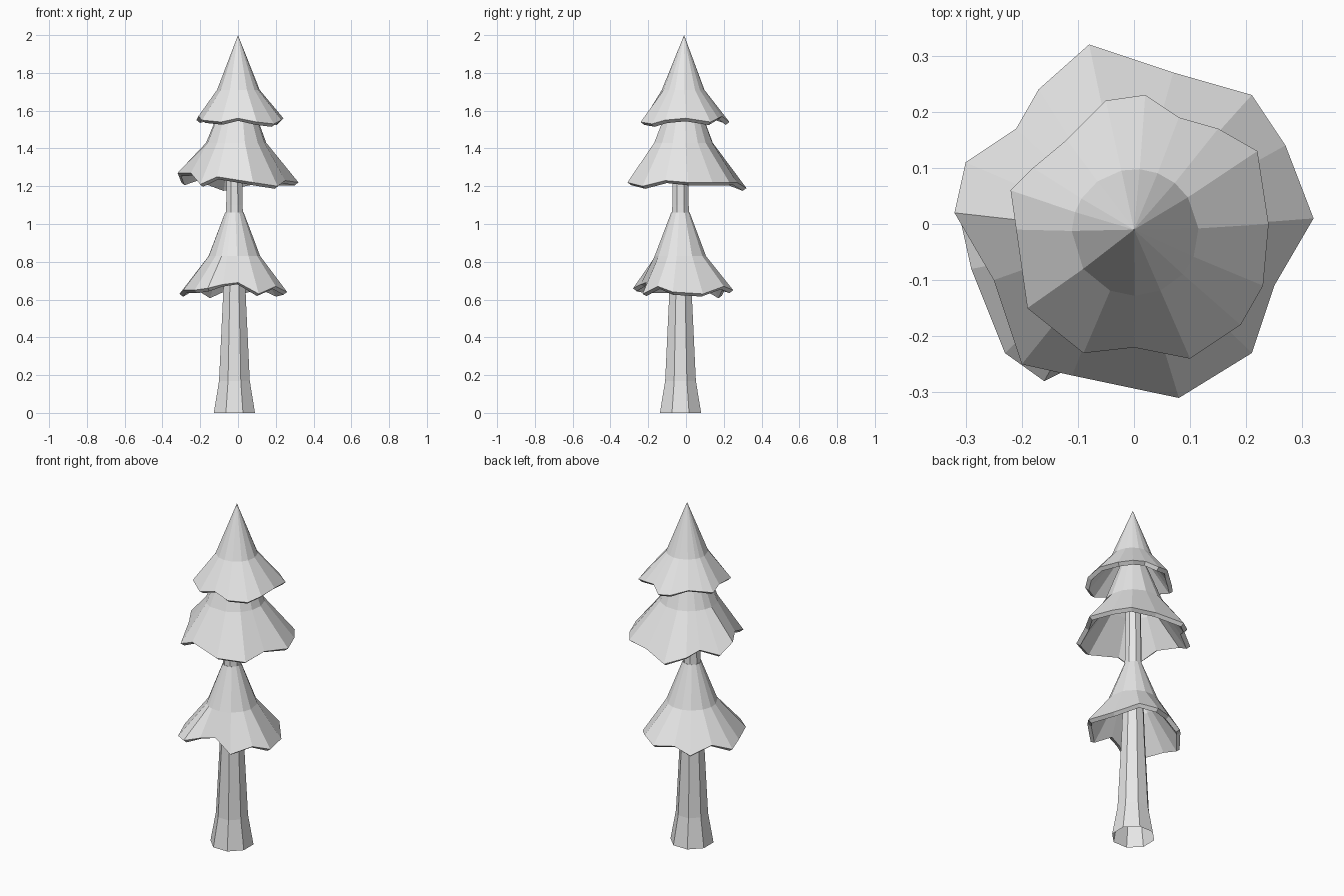
import bpy
import bmesh
import math

# Remove only the default cube
default_cube = bpy.data.objects.get("Cube")
if default_cube:
    bpy.data.objects.remove(default_cube, do_unlink=True)

# Single flat colour
grey = bpy.data.materials.new("light_grey")
grey.use_nodes = True
colour = (0.8, 0.8, 0.8, 1.0)
grey.diffuse_color = colour
grey.node_tree.nodes["Principled BSDF"].inputs["Base Color"].default_value = colour


def make_shell(name, rings, apex=None):
    """Join stacked rings (bottom to top, counter-clockwise) into a flat-shaded shell."""
    bm = bmesh.new()
    loops = [[bm.verts.new(point) for point in ring] for ring in rings]
    count = len(loops[0])
    for lower, upper in zip(loops, loops[1:]):
        for i in range(count):
            j = (i + 1) % count
            bm.faces.new((lower[i], lower[j], upper[j], upper[i]))
    if apex:
        tip = bm.verts.new(apex)
        top = loops[-1]
        for i in range(count):
            bm.faces.new((top[i], top[(i + 1) % count], tip))
    mesh = bpy.data.meshes.new(name)
    bm.to_mesh(mesh)
    bm.free()
    mesh.materials.append(grey)
    obj = bpy.data.objects.new(name, mesh)
    bpy.context.collection.objects.link(obj)
    return obj


def circle(centre, radius, height, angles):
    return [(centre[0] + radius * math.cos(a),
             centre[1] + radius * math.sin(a), height) for a in angles]


def make_tier(name, base, hem, centre, shoulder, neck=None, apex=None):
    """Ragged hem (hundredths, height above base), round shoulder, then neck or apex."""
    def bearing(point):
        return math.atan2(point[1] / 100 - centre[1], point[0] / 100 - centre[0])

    hem = sorted(hem, key=bearing)
    angles = [bearing(point) for point in hem]
    rings = [[(x / 100, y / 100, base + rise / 100) for x, y, rise in hem],
             circle(centre, *shoulder, angles)]
    if neck:
        rings.append(circle(centre, *neck, angles))
    tier = make_shell(name, rings, apex)
    thickness = tier.modifiers.new("thickness", 'SOLIDIFY')
    thickness.thickness = 0.025
    thickness.offset = -1
    return tier


# Flared eight-sided trunk, open at the base
trunk_centre = (-0.019, -0.029)
eighths = [math.pi * (i + 0.5) / 4 for i in range(8)]
trunk_profile = [(0.118, 0), (0.088, 0.17), (0.066, 0.6), (0.047, 1.1), (0.04, 1.6)]
make_shell("trunk", [circle(trunk_centre, radius, height, eighths)
                     for radius, height in trunk_profile])

# Bottom foliage tier, closing on the trunk
bottom_hem = [(26, -7, 3), (20, -15, 6), (11, -23, 2), (0, -21, 8), (-8, -24, 7),
              (-16, -28, 5), (-23, -23, 4), (-29, -8, 4), (-31, 1, 2), (-24, 10, 6),
              (-16, 19, 1), (-7, 21, 5), (4, 25, 4), (13, 20, 6), (22, 9, 2)]
make_tier("bottom_foliage", 0.61, bottom_hem, trunk_centre,
          shoulder=(0.138, 0.83), neck=(0.05, 1.06))

# Middle foliage tier, its point hidden in the top tier
middle_hem = [(-8, 32, 1), (7, 27, 4), (21, 23, 4), (27, 14, 4), (32, 1, 4),
              (25, -11, 5), (21, -23, 2), (8, -31, 4), (-11, -27, 7), (-20, -25, 3),
              (-25, -10, 9), (-32, 2, 9), (-30, 11, 4), (-21, 17, 7), (-17, 24, 4)]
make_tier("middle_foliage", 1.18, middle_hem, (-0.01, -0.015),
          shoulder=(0.16, 1.43), apex=(0, -0.01, 1.84))

# Top foliage tier with the pointed crown
top_hem = [(-5, 22, 4), (2, 23, 3), (8, 19, 6), (15, 17, 5), (22, 13, 3), (24, 0, 5),
           (23, -11, 4), (19, -18, 2), (10, -24, 3), (0, -22, 5), (-9, -23, 3),
           (-19, -15, 4), (-21, -1, 6), (-22, 6, 4), (-18, 10, 5), (-12, 15, 6)]
make_tier("top_foliage", 1.51, top_hem, (0.002, -0.015),
          shoulder=(0.113, 1.71), apex=(0, -0.01, 2))
